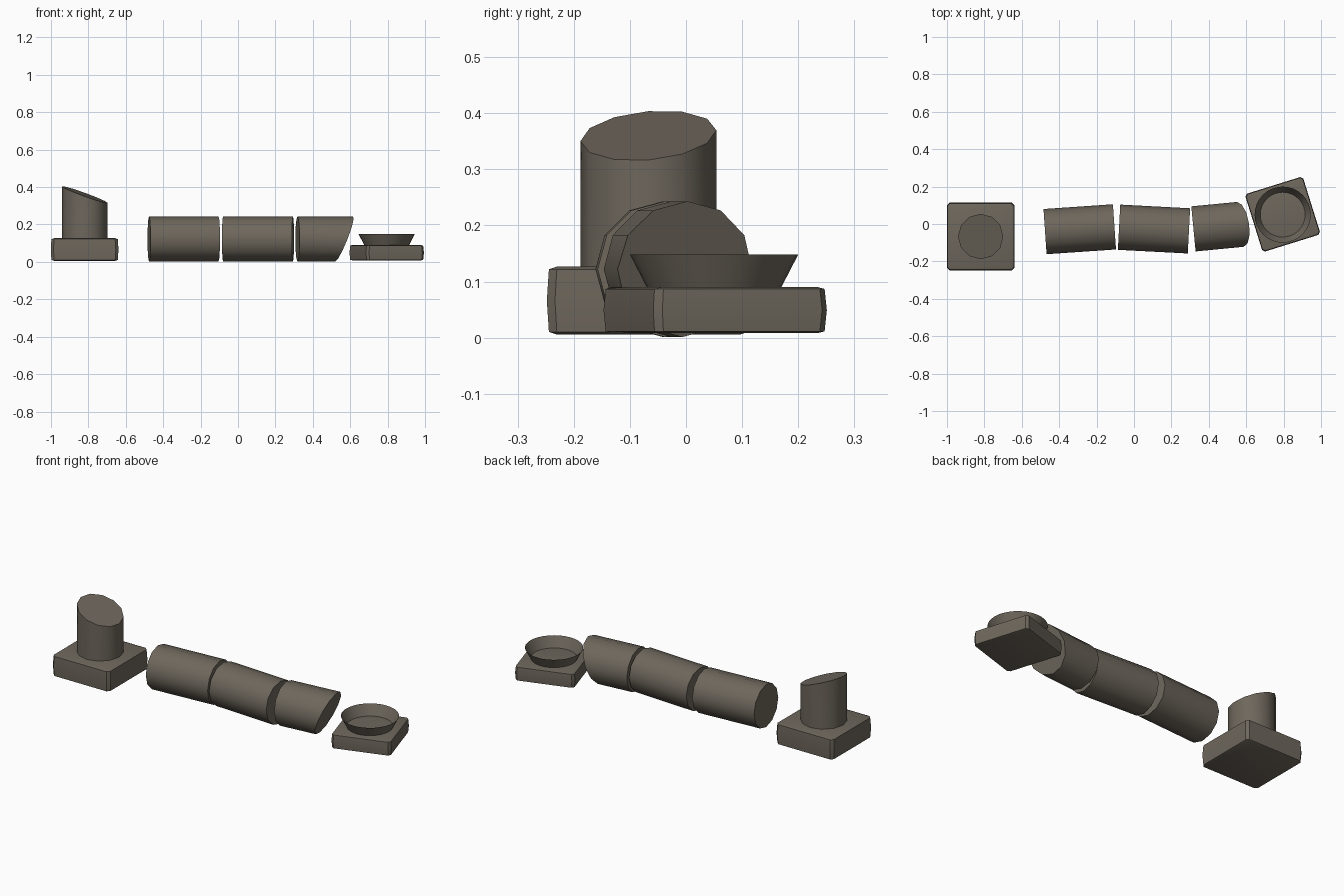
import bpy, bmesh
from math import radians, pi
from mathutils import Matrix, Vector

if "Cube" in bpy.data.objects:
    bpy.data.objects.remove(bpy.data.objects["Cube"], do_unlink=True)

stone = bpy.data.materials.new("weathered_stone")
stone.use_nodes = True
COLOUR = (0.155, 0.135, 0.107, 1)
stone.diffuse_color = COLOUR
stone.node_tree.nodes["Principled BSDF"].inputs["Base Color"].default_value = COLOUR


def finish(bm, name, angle=40):
    bmesh.ops.recalc_face_normals(bm, faces=bm.faces)
    mesh = bpy.data.meshes.new(name)
    bm.to_mesh(mesh)
    bm.free()
    mesh.materials.append(stone)
    obj = bpy.data.objects.new(name, mesh)
    bpy.context.collection.objects.link(obj)
    bpy.ops.object.select_all(action='DESELECT')
    bpy.context.view_layer.objects.active = obj
    obj.select_set(True)
    bpy.ops.object.shade_smooth_by_angle(angle=radians(angle))
    return obj


def slab(name, centre, size, height, yaw):
    """Worn square block with softened edges and slightly swollen sides."""
    bm = bmesh.new()
    bmesh.ops.create_cube(bm, size=1)
    bmesh.ops.bevel(bm, geom=bm.edges[:], offset=0.04, segments=1, affect='EDGES')
    bmesh.ops.bisect_plane(bm, geom=bm.verts[:] + bm.edges[:] + bm.faces[:],
                           plane_co=(0, 0, 0), plane_no=(0, 0, 1))
    for v in bm.verts:
        swell = 1 if abs(v.co.z) < 0.01 else 0.98
        v.co = (v.co.x * size * swell, v.co.y * size * swell, v.co.z * height)
    bm.transform(Matrix.Translation(centre) @ Matrix.Rotation(radians(yaw), 4, 'Z'))
    return finish(bm, name, 30)


def drum(name, matrix, length, cut_point=None, cut_normal=None):
    """Twelve-sided column piece, optionally broken off along a plane."""
    bm = bmesh.new()
    bmesh.ops.create_cone(bm, cap_ends=True, segments=12, radius1=0.121,
                          radius2=0.121, depth=length, matrix=matrix)
    if cut_point:
        cut = bmesh.ops.bisect_plane(bm, geom=bm.verts[:] + bm.edges[:] + bm.faces[:],
                                     plane_co=cut_point, plane_no=cut_normal,
                                     clear_outer=True)
        edges = [e for e in cut["geom_cut"] if isinstance(e, bmesh.types.BMEdge)]
        bmesh.ops.holes_fill(bm, edges=edges)
    return finish(bm, name)


def lying(x, y, yaw):
    return (Matrix.Translation((x, y, 0.122)) @ Matrix.Rotation(radians(yaw), 4, 'Z')
            @ Matrix.Rotation(pi / 2, 4, 'Y'))


# Standing base and broken stump
slab("column_base", (-0.82, -0.067, 0.066), 0.362, 0.121, 0)
drum("column_stump", Matrix.Translation((-0.82, -0.067, 0.3)), 0.4,
     (-0.82, -0.067, 0.36), Vector((0.36, -0.08, 1)).normalized())

# Fallen shaft pieces, the last one broken at a slant
drum("fallen_drum_1", lying(-0.29, -0.028, 3.9), 0.372)
drum("fallen_drum_2", lying(0.107, -0.027, -3), 0.374)
drum("fallen_drum_3", lying(0.517, -0.007, 5.5), 0.4,
     (0.568, -0.005, 0.122), Vector((1, 0.15, -0.4)).normalized())

# Toppled capital with a flared, hollow collar
slab("capital_block", (0.795, 0.052, 0.049), 0.324, 0.082, 17.3)
bm = bmesh.new()
bmesh.ops.create_cone(bm, cap_ends=True, segments=32, radius1=0.12, radius2=0.15,
                      depth=0.058, matrix=Matrix.Translation((0.795, 0.05, 0.119)))
rim_cap = max(bm.faces, key=lambda f: f.calc_center_median().z)
bmesh.ops.delete(bm, geom=[rim_cap], context='FACES_ONLY')
finish(bm, "capital_collar")
